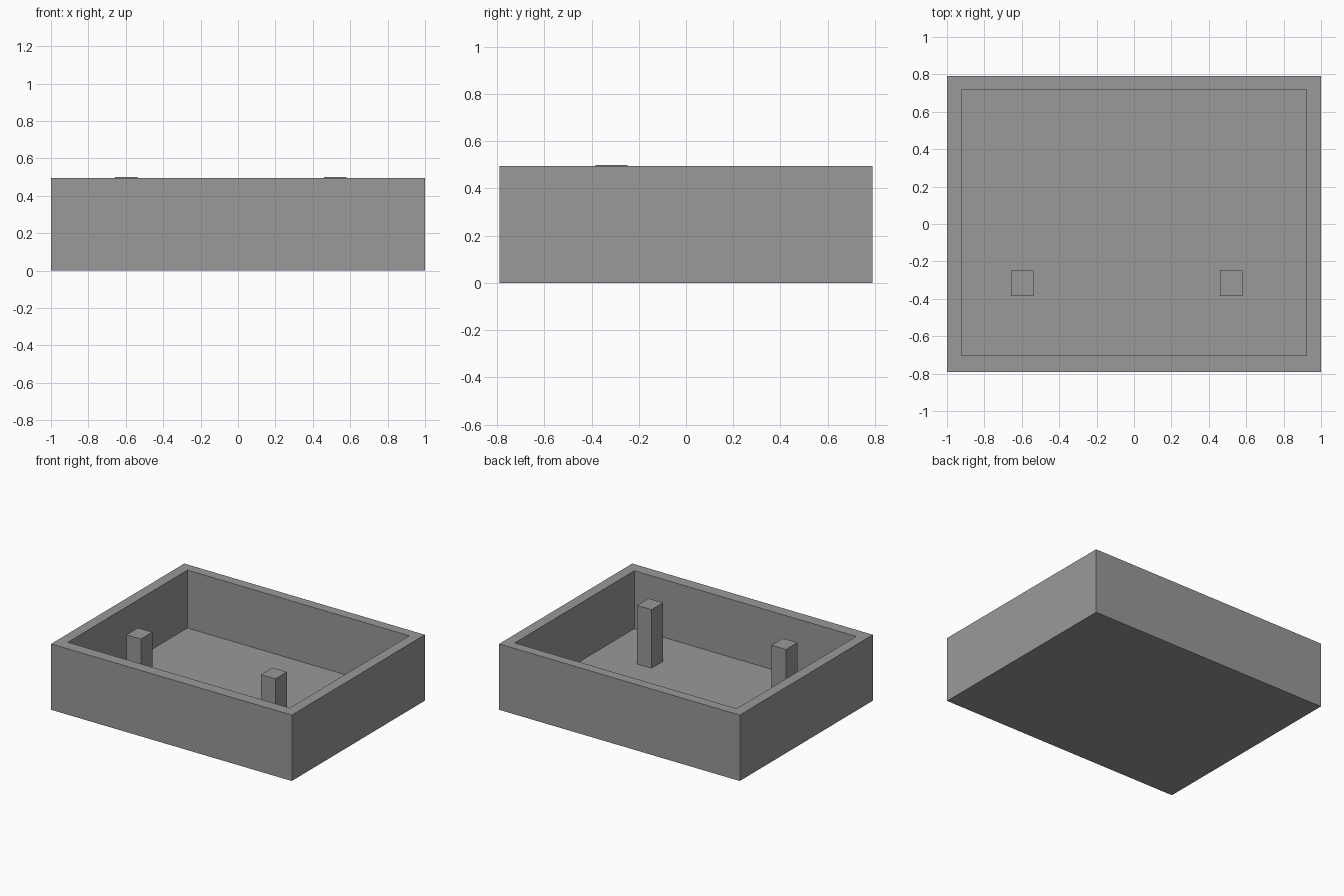
import bpy
import bmesh

if "Cube" in bpy.data.objects:
    bpy.data.objects.remove(bpy.data.objects["Cube"])

grey = bpy.data.materials.new("mid grey")
grey.diffuse_color = (0.32, 0.32, 0.32, 1)
grey.use_nodes = True
grey.node_tree.nodes["Principled BSDF"].inputs["Base Color"].default_value = grey.diffuse_color

H, FLOOR = 0.495, 0.06


def ring_solid(name, rings):
    """Closed solid from stacked rectangles (x0, x1, y0, y1, z), capped at both ends."""
    bm = bmesh.new()
    loops = []
    for x0, x1, y0, y1, z in rings:
        loops.append([bm.verts.new((x, y, z)) for x, y in
                      ((x0, y0), (x1, y0), (x1, y1), (x0, y1))])
    bm.faces.new(loops[0][::-1])
    for a, b in zip(loops, loops[1:]):
        for i in range(4):
            j = (i + 1) % 4
            bm.faces.new((a[i], a[j], b[j], b[i]))
    bm.faces.new(loops[-1])
    bmesh.ops.recalc_face_normals(bm, faces=bm.faces)
    mesh = bpy.data.meshes.new(name)
    bm.to_mesh(mesh)
    bm.free()
    mesh.materials.append(grey)
    obj = bpy.data.objects.new(name, mesh)
    bpy.context.collection.objects.link(obj)
    return obj


# Open tray: outside wall, rim, inside wall, floor
outer = (-1, 1, -0.79, 0.79)
inner = (-0.922, 0.922, -0.703, 0.716)
ring_solid("tray", [(*outer, 0), (*outer, H), (*inner, H), (*inner, FLOOR)])

# Two square posts standing on the tray floor, just proud of the rim
for name, x in (("left_post", -0.598), ("right_post", 0.52)):
    post = (x - 0.06, x + 0.06, -0.384, -0.248)
    ring_solid(name, [(*post, FLOOR - 0.01), (*post, 0.5)])
